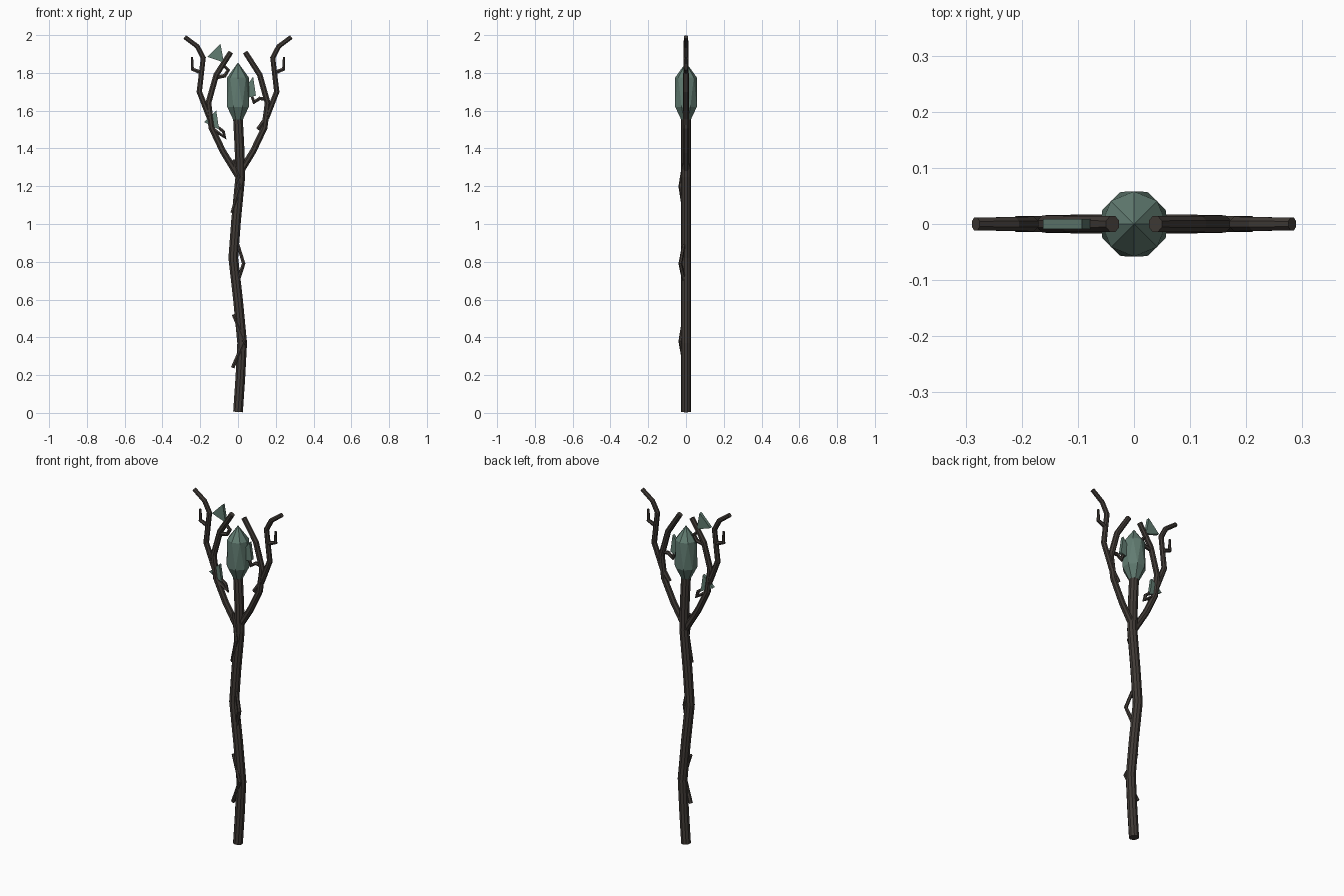
import bpy, bmesh, math
from mathutils import Vector

if "Cube" in bpy.data.objects:
    bpy.data.objects.remove(bpy.data.objects["Cube"])


def material(name, rgb):
    m = bpy.data.materials.new(name)
    m.diffuse_color = (*rgb, 1)
    m.use_nodes = True
    m.node_tree.nodes["Principled BSDF"].inputs["Base Color"].default_value = m.diffuse_color
    return m


BARK = material("dark_bark", (0.052, 0.043, 0.037))
JADE = material("dull_jade", (0.12, 0.20, 0.165))


def finish(name, bm, mat):
    bmesh.ops.recalc_face_normals(bm, faces=bm.faces)
    me = bpy.data.meshes.new(name)
    bm.to_mesh(me)
    bm.free()
    me.materials.append(mat)
    ob = bpy.data.objects.new(name, me)
    bpy.context.scene.collection.objects.link(ob)
    return ob


def tube(name, pts, r0, r1, sides=8, side=1):
    """Capped tapering tube along (x, y, z) points, mirrored in x when side is -1."""
    pts = [Vector((p[0] * side, p[1], p[2])) for p in pts]
    bm, rings, n = bmesh.new(), [], len(pts)
    for i, p in enumerate(pts):
        a = (p - pts[max(i - 1, 0)]).normalized()
        b = (pts[min(i + 1, n - 1)] - p).normalized()
        t = (a + b).normalized()
        u = t.cross(Vector((0, 1, 0))).normalized()
        v = t.cross(u)
        r = r0 + (r1 - r0) * i / (n - 1)
        miter = 1 / max(t.dot(b if b.length else a), 0.6)
        rings.append([bm.verts.new(p + u * (r * miter * math.cos(k)) + v * (r * math.sin(k)))
                      for k in (math.tau * (j + .5) / sides for j in range(sides))])
    for lo, hi in zip(rings, rings[1:]):
        for j in range(sides):
            k = (j + 1) % sides
            bm.faces.new((lo[j], lo[k], hi[k], hi[j]))
    bm.faces.new(rings[0])
    bm.faces.new(rings[-1])
    return finish(name, bm, BARK)


def flat_path(*xz):
    return [(x, 0, z) for x, z in xz]


def shard(name, xz, depth=0.009):
    """Thin triangular plate standing in the x-z plane."""
    bm = bmesh.new()
    f = bm.faces.new([bm.verts.new((x, -depth, z)) for x, z in xz])
    ext = bmesh.ops.extrude_face_region(bm, geom=[f])["geom"]
    bmesh.ops.translate(bm, vec=(0, 2 * depth, 0),
                        verts=[g for g in ext if isinstance(g, bmesh.types.BMVert)])
    finish(name, bm, JADE)


# Crooked shaft
tube("shaft", flat_path((0, 0.005), (0.012, 0.18), (0.022, 0.37), (0, 0.6), (-0.025, 0.82),
                        (-0.01, 1.02), (0.012, 1.25), (0.008, 1.4), (0, 1.555)), 0.027, 0.027, 10)

# Vines crossing the front of the shaft
for i, path in enumerate([
        [(-0.028, -0.005, 0.24), (0.033, -0.03, 0.38), (-0.025, -0.008, 0.52)],
        [(0.0, -0.01, 0.70), (0.03, -0.03, 0.79), (0.0, -0.012, 0.89)],
        [(-0.03, -0.008, 1.06), (0.01, -0.03, 1.20), (-0.022, -0.008, 1.34)]]):
    tube(f"vine_{i + 1}", path, 0.011, 0.009, 6)

# Mirrored forks, antler tips and thorns
for s, tag in ((-1, "left"), (1, "right")):
    tube(f"inner_branch_{tag}", flat_path((0, 1.255), (0.08, 1.385), (0.14, 1.51), (0.157, 1.64),
         (0.115, 1.79), (0.038, 1.91)), 0.019, 0.015, 8, s)
    tube(f"outer_branch_{tag}", flat_path((0.15, 1.56), (0.205, 1.70), (0.184, 1.88),
         (0.215, 1.94), (0.282, 1.99)), 0.016, 0.0125, 8, s)
    tube(f"thorn_{tag}", flat_path((0.19, 1.80), (0.242, 1.82), (0.243, 1.885)), 0.013, 0.006, 6, s)
tube("stub_right", flat_path((0.105, 1.50), (0.15, 1.56)), 0.012, 0.015, 6)

# Curled twigs
tube("twig_upper_left", flat_path((-0.12, 1.775), (-0.07, 1.785), (-0.052, 1.815),
     (-0.085, 1.85)), 0.012, 0.008, 6)
tube("twig_lower_left", flat_path((-0.13, 1.50), (-0.07, 1.46), (-0.078, 1.49),
     (-0.115, 1.52)), 0.012, 0.008, 6)
tube("twig_right", flat_path((0.15, 1.66), (0.115, 1.665), (0.085, 1.645), (0.072, 1.68)),
     0.011, 0.008, 6)

# Small flat shards
shard("shard_upper_left", [(-0.162, 1.885), (-0.093, 1.955), (-0.075, 1.855)])
shard("shard_lower_left", [(-0.18, 1.54), (-0.115, 1.60), (-0.10, 1.50)])
shard("shard_right", [(0.045, 1.73), (0.08, 1.78), (0.095, 1.68), (0.06, 1.67)])

# Large eight-sided crystal with a twist between its rings
bm = bmesh.new()
N, rings = 8, []
for z, r, twist in ((1.545, 0.024, 0), (1.62, 0.062, 0), (1.775, 0.058, 0.5)):
    rings.append([bm.verts.new((r * math.cos(a), r * math.sin(a), z))
                  for a in (math.tau * (j + 0.5 + twist) / N for j in range(N))])
tip = bm.verts.new((0, 0, 1.855))
for lo, hi in zip(rings, rings[1:]):
    for j in range(N):
        k = (j + 1) % N
        bm.faces.new((lo[j], lo[k], hi[j]))
        bm.faces.new((lo[k], hi[k], hi[j]))
for j in range(N):
    bm.faces.new((rings[-1][j], rings[-1][(j + 1) % N], tip))
bm.faces.new(rings[0])
finish("crystal", bm, JADE)
